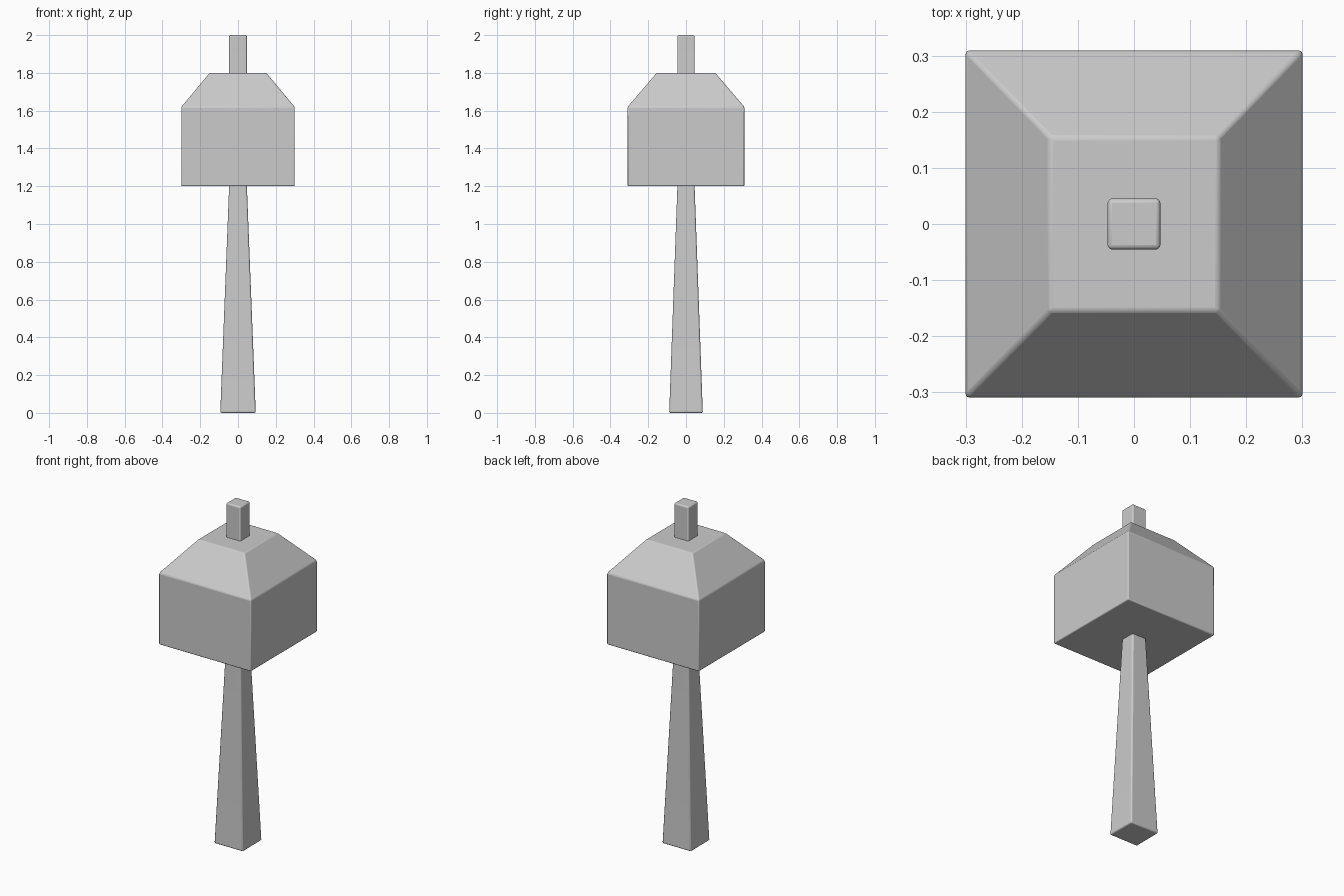
import bpy
import bmesh

if "Cube" in bpy.data.objects:
    bpy.data.objects.remove(bpy.data.objects["Cube"])


def lofted_box(name, sections, bevel):
    """Stack rectangular sections (half_x, half_y, z) into a closed, softly bevelled solid."""
    bm = bmesh.new()
    rings = [[bm.verts.new((sx * hx, sy * hy, z))
              for sx, sy in ((-1, -1), (1, -1), (1, 1), (-1, 1))]
             for hx, hy, z in sections]
    bm.faces.new(rings[0][::-1])
    bm.faces.new(rings[-1])
    for low, high in zip(rings, rings[1:]):
        for i in range(4):
            j = (i + 1) % 4
            bm.faces.new((low[i], low[j], high[j], high[i]))
    mesh = bpy.data.meshes.new(name)
    bm.to_mesh(mesh)
    bm.free()
    obj = bpy.data.objects.new(name, mesh)
    bpy.context.collection.objects.link(obj)

    mod = obj.modifiers.new("soft_edges", 'BEVEL')
    mod.width = bevel
    mod.segments = 3
    mod.limit_method = 'ANGLE'
    mod.angle_limit = 0.4

    bpy.ops.object.select_all(action='DESELECT')
    obj.select_set(True)
    bpy.context.view_layer.objects.active = obj
    bpy.ops.object.shade_smooth_by_angle(angle=0.6)
    return obj


# Handle: tapers up to the head, then runs straight through and out of the top
lofted_box("handle", [(0.094, 0.089, 0.0),
                      (0.047, 0.0455, 1.2),
                      (0.047, 0.0455, 2.0)], 0.008)

# Head: square block with a sloped, flat-topped cap
lofted_box("head", [(0.30, 0.309, 1.2),
                    (0.30, 0.309, 1.62),
                    (0.15, 0.155, 1.8)], 0.006)
